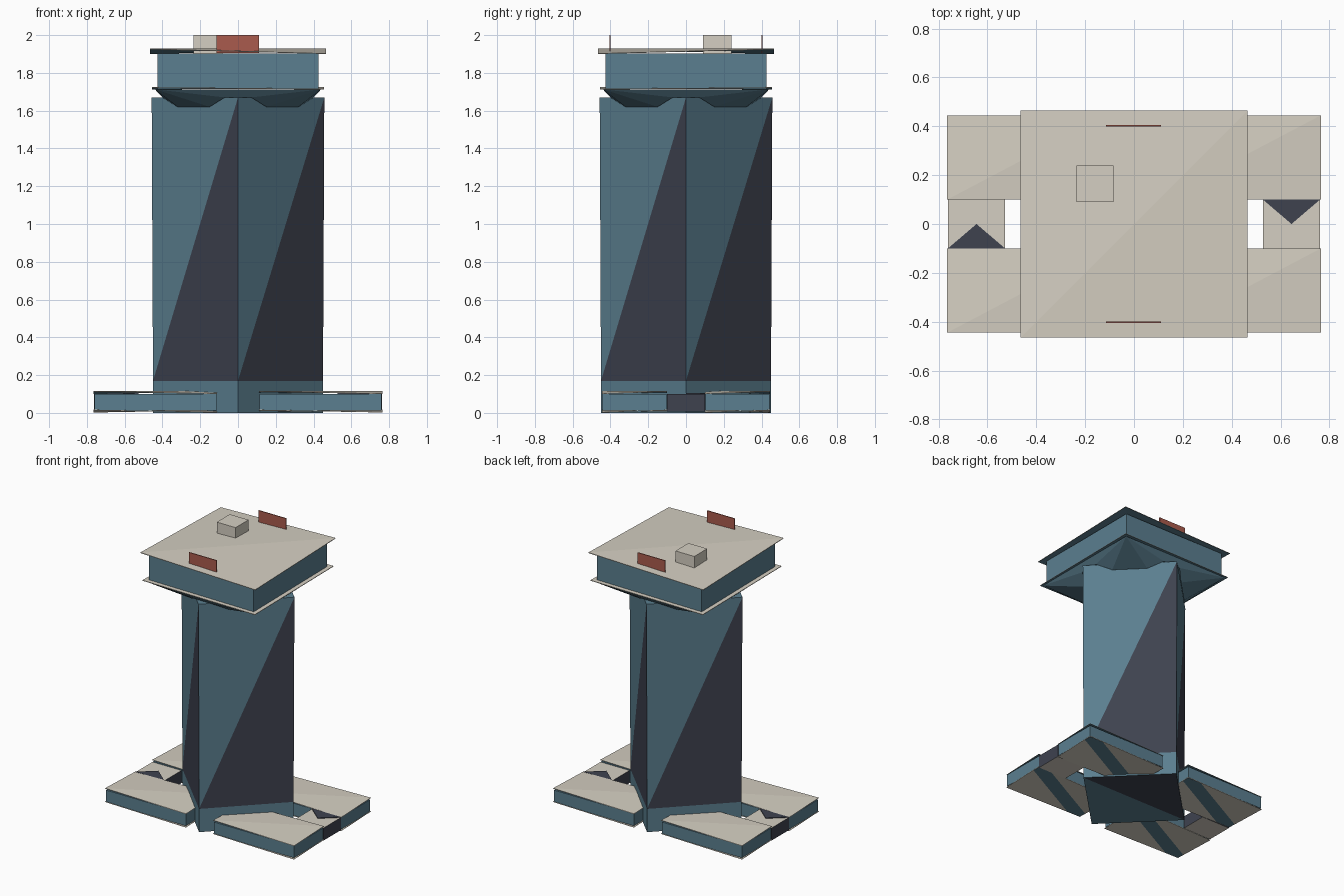
import bpy
import math

if "Cube" in bpy.data.objects:
    bpy.data.objects.remove(bpy.data.objects["Cube"])


def mat(name, rgb):
    m = bpy.data.materials.new(name)
    lin = [((c / 255 + 0.055) / 1.055) ** 2.4 for c in rgb]
    m.diffuse_color = (*lin, 1)
    m.use_nodes = True
    m.node_tree.nodes["Principled BSDF"].inputs["Base Color"].default_value = m.diffuse_color
    return m


TEAL = mat("teal glass", (91, 127, 144))
DARK = mat("dark glass", (62, 66, 79))
BEIGE = mat("beige concrete", (213, 207, 194))
RED = mat("red sign", (170, 91, 77))
MATS = [TEAL, DARK, BEIGE, RED]
T, D, B, R = range(4)


def build(name, verts, faces, slots):
    me = bpy.data.meshes.new(name)
    me.from_pydata(verts, [], faces)
    for m in MATS:
        me.materials.append(m)
    for p, s in zip(me.polygons, slots):
        p.material_index = s
    ob = bpy.data.objects.new(name, me)
    bpy.context.collection.objects.link(ob)
    return ob


def slab(name, x, y, z, fold=0, top=T, side=T, bottom=T):
    """Box whose (-,-) to (+,+) diagonal is raised by fold."""
    (x0, x1), (y0, y1) = x, y
    verts = []
    for h in z:
        verts += [(x0, y0, h + fold), (x1, y0, h), (x1, y1, h + fold), (x0, y1, h)]
    faces = [(4, 5, 6), (4, 6, 7), (0, 2, 1), (0, 3, 2)]
    faces += [(i, (i + 1) % 4, 4 + (i + 1) % 4, 4 + i) for i in range(4)]
    return build(name, verts, faces, [top] * 2 + [bottom] * 2 + [side] * 4)


# Tower shaft: square turned 45 degrees, each face split into two glass triangles
def ring(r, zs):
    return [(r * math.cos(i * math.pi / 2), r * math.sin(i * math.pi / 2), zs[i]) for i in range(4)]


step = [0.17] * 4
verts = ring(0.45, [0] * 4) + ring(0.45, step) + ring(0.457, [1.67] * 4)
faces, slots = [(0, 3, 1), (1, 3, 2), (8, 9, 10, 11)], [D, T, T]
faces[0], faces[1] = (0, 2, 1), (0, 3, 2)
for i in range(4):
    j = (i + 1) % 4
    faces += [(i, j, 4 + j, 4 + i), (4 + i, 4 + j, 8 + j), (4 + i, 8 + j, 8 + i)]
    slots += [T, D, T]
build("tower_shaft", verts, faces, slots)

# Four podium wings with folded roof and floor sheets
for sx, a in ((-1, "left"), (1, "right")):
    for sy, b in ((-1, "front"), (1, "back")):
        x = sorted((sx * 0.11, sx * 0.765))
        y = sorted((sy * 0.10, sy * 0.445))
        inner_x = (x[0] + 0.004, x[1] - 0.004)
        inner_y = (y[0] + 0.004, y[1] - 0.004)
        slab(f"wing_wall_{a}_{b}", inner_x, inner_y, (0.012, 0.101))
        slab(f"wing_roof_{a}_{b}", x, y, (0.100, 0.103), 0.012, B, B, T)
        slab(f"wing_floor_{a}_{b}", x, y, (0.002, 0.005), 0.012, B, B, B)

# Entrance links between the wings, each with a dark triangular skylight
for s, a in ((-1, "left"), (1, "right")):
    x = sorted((s * 0.528, s * 0.762))
    slab(f"link_{a}", x, (-0.1, 0.1), (0.008, 0.1), 0, B, D, B)
    tri = [(x[0], s * 0.1), (x[1], s * 0.1), (s * 0.645, 0.0)]
    if s > 0:
        tri.reverse()
    v = [(*p, 0.098) for p in tri] + [(*p, 0.105) for p in tri]
    build(f"skylight_{a}", v,
          [(3, 4, 5), (2, 1, 0), (0, 1, 4, 3), (1, 2, 5, 4), (2, 0, 3, 5)], [D] * 5)

# Crown skirt: folded brackets reaching from the shaft to the crown corners
verts, faces = [], []
for q in range(4):
    c, s = round(math.cos(q * math.pi / 2)), round(math.sin(q * math.pi / 2))
    pts = [(0.44, 0.44, 1.713), (0.44, 0, 1.713), (0, 0.44, 1.713), (0.40, 0.07, 1.67),
           (0.32, 0.15, 1.62), (0.15, 0.32, 1.62), (0.07, 0.40, 1.67), (0.40, -0.07, 1.67)]
    k = len(verts)
    verts += [(x * c - y * s, x * s + y * c, z) for x, y, z in pts]
    tris = [(0, 4, 5), (0, 3, 4), (0, 1, 3), (0, 5, 6), (0, 6, 2), (1, 7, 3)]
    faces += [tuple(k + i for i in reversed(t)) for t in tris]
    # inner underside of each bracket
    faces.append((k + 3, k + 6, k + 5, k + 4))
build("crown_skirt", verts, faces, [T] * len(faces))

# Crown: lower flange, glazed box and folded roof
slab("crown_flange", (-0.455, 0.455), (-0.455, 0.455), (1.712, 1.716), 0.008, B, B, T)
slab("crown_box", (-0.425, 0.425), (-0.425, 0.425), (1.715, 1.902))
slab("roof", (-0.465, 0.465), (-0.465, 0.465), (1.900, 1.904), 0.024, B, B, T)

# Rooftop hut and two sign boards
slab("roof_hut", (-0.235, -0.083), (0.09, 0.24), (1.90, 2.0), 0, B, B, B)
for s, a in ((-1, "front"), (1, "back")):
    slab(f"sign_{a}", (-0.115, 0.11), (s * 0.402 - 0.003, s * 0.402 + 0.003),
         (1.905, 2.0), 0, R, R, R)
